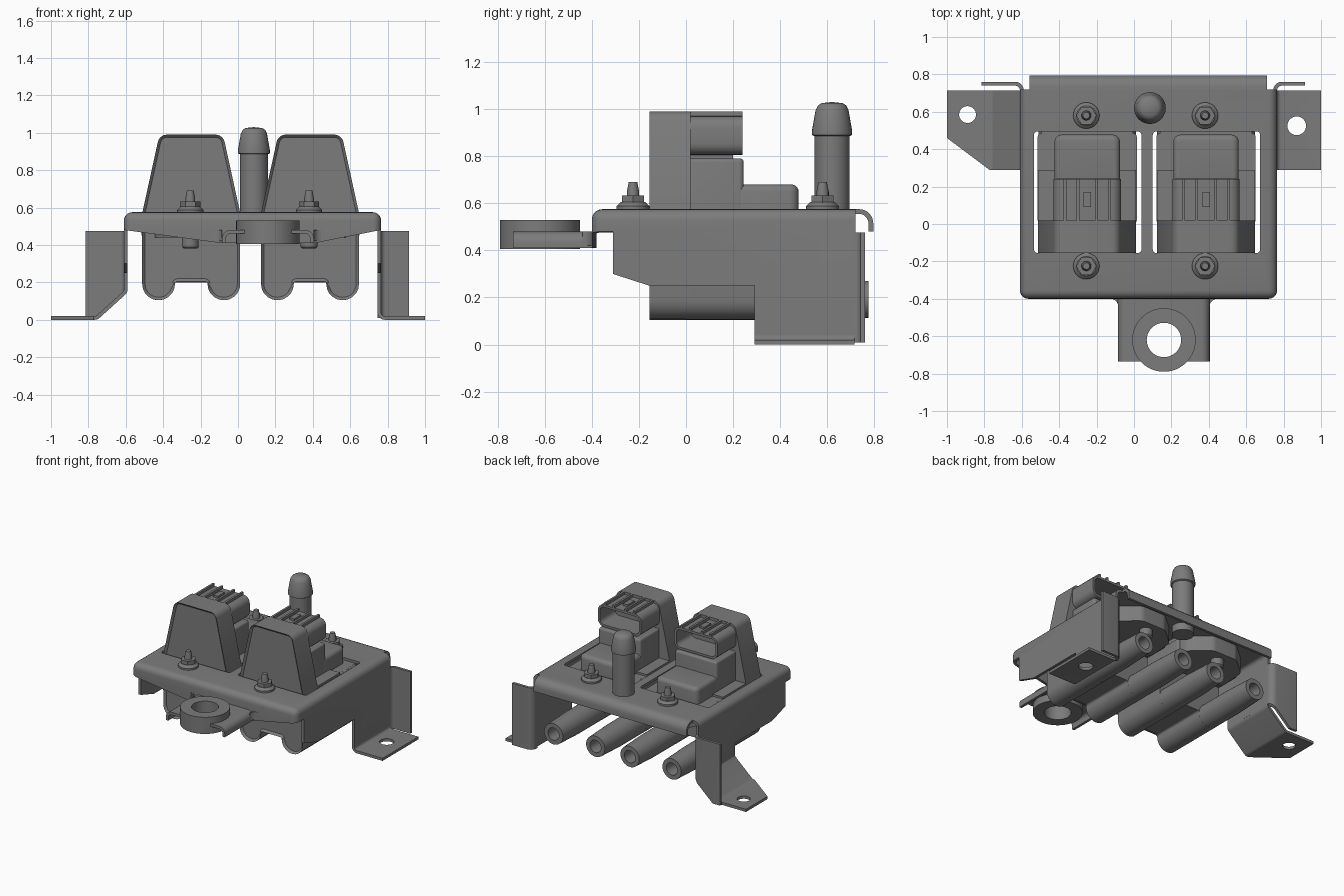
import bpy, bmesh, math
from mathutils import Vector, Matrix

old = bpy.data.objects.get("Cube")
if old:
    bpy.data.objects.remove(old, do_unlink=True)

grey = bpy.data.materials.new("mid_grey")
grey.use_nodes = True
COLOUR = (0.2, 0.2, 0.2, 1)
grey.diffuse_color = COLOUR
grey.node_tree.nodes["Principled BSDF"].inputs["Base Color"].default_value = COLOUR
parts = []


def finish(name, bm):
    bmesh.ops.recalc_face_normals(bm, faces=bm.faces)
    mesh = bpy.data.meshes.new(name)
    bm.to_mesh(mesh)
    bm.free()
    mesh.materials.append(grey)
    obj = bpy.data.objects.new(name, mesh)
    bpy.context.collection.objects.link(obj)
    parts.append(obj)
    return obj


def fillet(pts, r, closed=True, n=5):
    """Round the corners of a 2D outline; r is one radius or one per point."""
    out = []
    for i, p in enumerate(pts):
        rad = r[i] if isinstance(r, (list, tuple)) else r
        p = Vector(p)
        if rad == 0 or (not closed and i in (0, len(pts) - 1)):
            out.append(p)
            continue
        a = (Vector(pts[i - 1]) - p).normalized()
        b = (Vector(pts[(i + 1) % len(pts)]) - p).normalized()
        half = a.angle(b) / 2
        c = p + (a + b).normalized() * rad / math.sin(half)
        start = p + a * rad / math.tan(half) - c
        turn = start.angle_signed(p + b * rad / math.tan(half) - c)
        out += [c + Matrix.Rotation(-turn * k / n, 2) @ start for k in range(n + 1)]
    return out


def prism(name, pts, axis, lo, hi, recess=0, bevel=0):
    """Extrude a 2D outline along an axis, optionally with a recessed low end."""
    place = {"x": lambda p, d: (d, p[0], p[1]),
             "y": lambda p, d: (p[0], d, p[1]),
             "z": lambda p, d: (p[0], p[1], d)}[axis]
    bm = bmesh.new()
    ends = [[bm.verts.new(place(p, d)) for p in pts] for d in (lo, hi)]
    cap = bm.faces.new(ends[0])
    caps = [cap, bm.faces.new(ends[1])]
    for i in range(len(pts)):
        bm.faces.new((ends[0][i - 1], ends[0][i], ends[1][i], ends[1][i - 1]))
    bmesh.ops.recalc_face_normals(bm, faces=bm.faces)
    if recess:
        bmesh.ops.inset_region(bm, faces=[cap], thickness=recess, depth=-recess)
    if bevel:
        bmesh.ops.bevel(bm, geom=list(caps[1].edges), offset=bevel, segments=4,
                        profile=0.5, affect="EDGES")
    return finish(name, bm)


def rect(x0, x1, y0, y1):
    return [(x0, y0), (x1, y0), (x1, y1), (x0, y1)]


def sheet(name, path, r, t, axis, lo, hi):
    """Bent sheet metal: a filleted path thickened about its centre line."""
    path = fillet(path, r, closed=False)
    left, right = [], []
    for i, p in enumerate(path):
        d0 = (p - path[i - 1]).normalized() if i else None
        d1 = (path[i + 1] - p).normalized() if i < len(path) - 1 else d0
        d0 = d0 or d1
        tangent = (d0 + d1).normalized()
        side = Vector((-tangent.y, tangent.x)) * t / 2 / max(tangent.dot(d1), 0.3)
        left.append(p + side)
        right.append(p - side)
    return prism(name, left + right[::-1], axis, lo, hi)


def lathe(name, profile, centre, axis="z", sides=32):
    """Turn a closed loop of (radius, height) about an axis."""
    bm = bmesh.new()
    verts = [bm.verts.new((r, 0, h)) for r, h in profile]
    edges = [bm.edges.new((a, b)) for a, b in zip(verts, verts[1:] + verts[:1])]
    bmesh.ops.spin(bm, geom=verts + edges, axis=(0, 0, 1), cent=(0, 0, 0),
                   angle=math.tau, steps=sides)
    bmesh.ops.remove_doubles(bm, verts=bm.verts, dist=1e-5)
    turn = Matrix.Rotation(-math.pi / 2, 4, "X") if axis == "y" else Matrix()
    bm.transform(Matrix.Translation(centre) @ turn)
    return finish(name, bm)


def disc(cx, cy, r, n=32, phase=0):
    return [(cx + r * math.cos(math.tau * k / n + phase),
             cy + r * math.sin(math.tau * k / n + phase)) for k in range(n)]


def cut(obj, *cutters):
    for c in cutters:
        c.hide_render = True
        mod = obj.modifiers.new("cut", "BOOLEAN")
        mod.operation, mod.solver, mod.object = "DIFFERENCE", "EXACT", c
    bpy.context.view_layer.update()
    graph = bpy.context.evaluated_depsgraph_get()
    mesh = bpy.data.meshes.new_from_object(obj.evaluated_get(graph))
    obj.modifiers.clear()
    obj.data = mesh
    for c in cutters:
        parts.remove(c)
        bpy.data.objects.remove(c, do_unlink=True)


X0, X1, TOP, T = -0.61, 0.765, 0.575, 0.02
COILS = (-0.25, 0.385)

# Bracket pan: rounded sheet shell, then trimmed skirts and windows
bm = bmesh.new()
bmesh.ops.create_cube(bm, size=1)
bm.transform(Matrix.Translation(((X0 + X1) / 2, 0.16, TOP / 2)) @ Matrix.Diagonal((X1 - X0, 1.12, TOP, 1)))
bm.normal_update()
top_or_front = [e for e in bm.edges
                if any(f.normal.z > 0.5 or f.normal.y < -0.5 for f in e.link_faces)
                and not any(f.normal.z < -0.5 or f.normal.y > 0.5 for f in e.link_faces)]
bmesh.ops.bevel(bm, geom=top_or_front, offset=0.045, segments=5, profile=0.5, affect="EDGES")
bm.normal_update()
bmesh.ops.delete(bm, geom=[f for f in bm.faces if f.normal.z < -0.9 or f.normal.y > 0.9], context="FACES")
pan = finish("bracket_pan", bm)
solid = pan.modifiers.new("sheet", "SOLIDIFY")
solid.thickness, solid.offset = T, -1
windows = [prism("window", fillet(rect(c - 0.285, c + 0.29, -0.155, 0.495), 0.02), "z", 0.5, 0.7)
           for c in COILS]
cut(pan, *windows,
    prism("side_trim", [(-0.31, -0.1), (-0.31, 0.3), (-0.155, 0.25), (0.29, 0.25), (0.29, -0.1)], "x", -1, 1),
    prism("front_trim", [(-0.7, -0.1), (-0.7, 0.48), (X0, 0.48), (-0.09, 0.41), (0.41, 0.41),
                         (X1, 0.48), (0.85, 0.48), (0.85, -0.1)], "y", -0.5, -0.309),
    prism("leg_trim", rect(-0.7, -0.5, -0.1, 0.16), "y", 0.2, 0.8),
    prism("foot_trim", rect(0.7, 0.8, -0.1, 0.04), "y", 0.2, 0.8))

# Rolled rear lip
sheet("rear_lip", [(0.70, 0.565), (0.785, 0.565), (0.785, 0.48)], 0.05, T, "x", -0.56, 0.71)

# Feet bent outward from the side walls
right_foot = sheet("right_foot", [(0.755, 0.05), (0.755, 0.01), (1.0, 0.01)], 0.03, T, "y", 0.29, 0.715)
cut(right_foot, prism("hole", disc(0.87, 0.525, 0.05), "z", -0.1, 0.1))
left_foot = sheet("left_foot", [(-0.6, 0.2), (-0.6, 0.15), (-0.755, 0.01), (-1.0, 0.01)],
                  0.03, T, "y", 0.29, 0.715)
cut(left_foot, prism("hole", disc(-0.89, 0.585, 0.045), "z", -0.1, 0.1),
    prism("corner", [(-0.76, 0.28), (-1.02, 0.475), (-1.02, 0.28)], "z", -0.1, 0.1))

# Rear flanges of the legs
sheet("right_flange", [(0.755, 0.70), (0.755, 0.75), (0.915, 0.75)], 0.035, T, "z", 0.01, 0.475)
flange = sheet("left_flange", [(-0.6, 0.70), (-0.6, 0.75), (-0.815, 0.75)], 0.035, T, "z", 0.015, 0.475)
cut(flange, prism("slope", [(-0.55, 0.2), (-0.765, 0.005), (-0.55, 0.005)], "y", 0.6, 0.9))

# Front tab with downturned sides, and its mounting ring
tab = sheet("front_tab", [(-0.075, 0.41), (-0.075, 0.47), (0.395, 0.47), (0.395, 0.41)],
            0.035, T, "y", -0.735, -0.39)
cut(tab, prism("hole", disc(0.16, -0.62, 0.1), "z", 0.3, 0.6))
lathe("mounting_ring", rect(0.092, 0.17, 0.405, 0.53), (0.16, -0.62, 0), sides=48)
for side, x in (("left", -0.085), ("right", 0.405)):
    out = -1 if side == "left" else 1
    corner = [(x, -0.39), (x, -0.44)]
    corner += [(x + out * 0.04 * (1 - math.cos(a)), -0.44 + 0.04 * math.sin(a))
               for a in (math.pi * k / 10 for k in range(1, 6))]
    prism(side + "_tab_gusset", corner + [(x + out * 0.04, -0.39)], "z", 0.42, 0.48)

# Hose fitting with a rounded barb
lathe("hose_fitting", [(0, 0.5), (0.075, 0.5), (0.075, 0.885), (0.085, 0.89), (0.085, 0.91),
                       (0.07, 0.995), (0.06, 1.015), (0.045, 1.025), (0, 1.03)], (0.085, 0.62, 0))

# Ignition coils
for tag, c in zip(("right", "left"), COILS):
    half = [(0.17, 0.99), (0.262, 0.57), (0.262, 0.105), (0.087, 0.105), (0.087, 0.205)]
    radii = [0.05, 0, 0.086, 0.086, 0.015]
    outline = [(c + x, z) for x, z in half] + [(c - x, z) for x, z in half[::-1]]
    prism(tag + "_coil_housing", fillet(outline, radii + radii[::-1]), "y", -0.155, 0.02, recess=0.015)
    prism(tag + "_coil_core", fillet(outline[1:-1], radii[1:] + radii[:0:-1]), "y", 0.015, 0.29)
    prism(tag + "_coil_base", fillet(rect(c - 0.265, c + 0.265, 0, 0.485), 0.02), "z", 0.45, 0.555)
    prism(tag + "_tall_block", fillet(rect(c - 0.175, c + 0.175, 0, 0.245), 0.02), "z", 0.5, 0.79, bevel=0.015)
    prism(tag + "_low_block", fillet(rect(c - 0.175, c + 0.175, 0.2, 0.478), 0.04), "z", 0.5, 0.68, bevel=0.03)

    # Rounded mounting ears under the plate
    prism(tag + "_rear_ear", fillet([(c - 0.26, 0.3), (c + 0.26, 0.3), (c + 0.24, 0.55), (c + 0.1, 0.67),
                                     (c - 0.1, 0.67), (c - 0.24, 0.55)], 0.06), "z", 0.44, 0.556)
    prism(tag + "_front_ear", fillet([(c - 0.24, -0.1), (c - 0.08, -0.29), (c + 0.08, -0.29),
                                      (c + 0.24, -0.1)], 0.04), "z", 0.44, 0.556)

    # Hollow socket with ribs and a latch
    socket = prism(tag + "_socket", fillet(rect(c - 0.18, c + 0.18, 0.805, 0.97), 0.05), "y", 0, 0.24)
    cut(socket, prism("cavity", fillet(rect(c - 0.163, c + 0.163, 0.822, 0.953), 0.035), "y", 0.06, 0.3))
    for x in (-0.12, -0.05, 0.05, 0.12):
        prism(tag + "_socket_rib", rect(c + x - 0.008, c + x + 0.008, 0.96, 0.99), "y", 0, 0.24)
    prism(tag + "_latch", rect(c - 0.02, c + 0.02, 0.96, 0.985), "y", 0.09, 0.17)
    prism(tag + "_socket_foot", rect(c - 0.12, c + 0.12, 0.78, 0.81), "y", 0.01, 0.2)

    # Output tubes, tapered and open at the rear
    for x in (-0.1745, 0.1745):
        lathe(tag + "_output_tube", [(0, 0), (0.087, 0), (0.087, 0.55), (0.078, 0.775), (0.046, 0.775),
                                     (0.046, 0.6), (0, 0.6)], (c + x, 0, 0.192), "y")

    # Bolts with flanged nuts above and heads below
    for y in (-0.225, 0.58):
        lathe(tag + "_washer", [(0, 0.57), (0.07, 0.57), (0.07, 0.588), (0.052, 0.605), (0, 0.605)], (c - 0.005, y, 0))
        prism(tag + "_nut", disc(c - 0.005, y, 0.054, 6), "z", 0.58, 0.632)
        lathe(tag + "_stud", [(0, 0.38), (0.026, 0.38), (0.026, 0.65), (0.018, 0.69), (0, 0.69)], (c - 0.005, y, 0), sides=16)
        lathe(tag + "_bolt_head", [(0, 0.38), (0.035, 0.38), (0.045, 0.39), (0.045, 0.45), (0, 0.45)], (c - 0.005, y, 0), sides=24)

# Smooth curved surfaces, keep folds sharp
bpy.ops.object.select_all(action="DESELECT")
for obj in parts:
    obj.select_set(True)
bpy.context.view_layer.objects.active = pan
bpy.ops.object.shade_smooth_by_angle(angle=math.radians(32))
